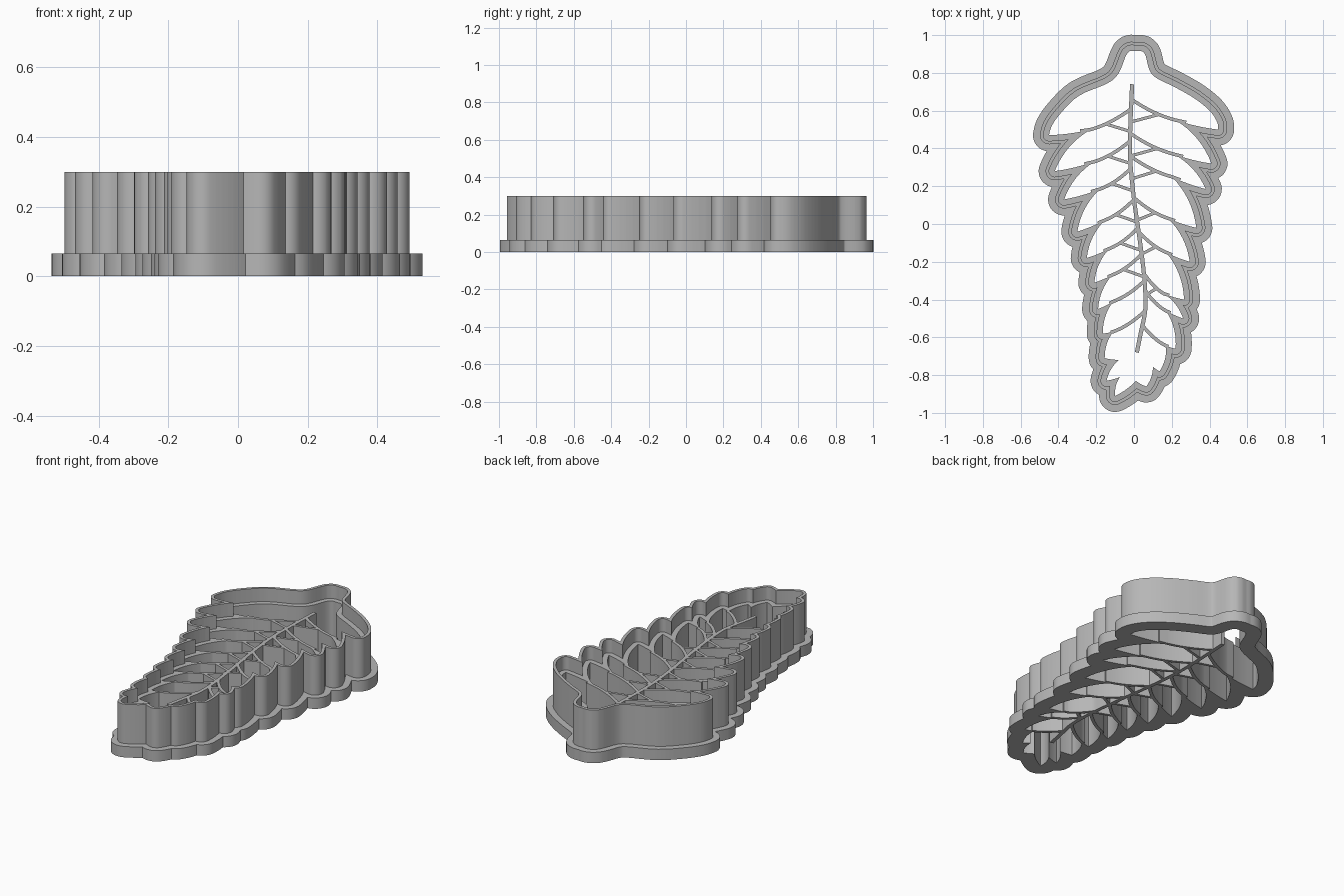
import bpy, bmesh, math
from mathutils import Vector as V
from mathutils.geometry import delaunay_2d_cdt, intersect_point_line

cube = bpy.data.objects.get("Cube")
if cube:
    bpy.data.objects.remove(cube)

# Offsets outward from the leaf opening, and heights of the three levels
RIM, BLADE_OUT, BLADE_IN = 0.085, 0.048, 0.030
FLANGE_H, RIB_H, BLADE_H = 0.065, 0.22, 0.30

# (lobe tip, notch beside it) down the left edge, then up the right edge
LEFT = [((-.45, .47), (-.23, .50)), ((-.42, .28), (-.21, .33)), ((-.37, .13), (-.18, .185)),
        ((-.30, -.04), (-.155, .02)), ((-.25, -.18), (-.13, -.13)), ((-.21, -.31), (-.115, -.27)),
        ((-.19, -.45), (-.11, -.41)), ((-.165, -.58), (-.11, -.57)), ((-.155, -.71), (-.08, -.72)),
        ((-.145, -.83), (-.075, -.81))]
TIP, TIP_NOTCH, TIP_RIGHT = (-.10, -.91), (.01, -.83), (.065, -.86)
RIGHT = [((.135, -.78), (.10, -.755)), ((.22, -.66), (.17, -.645)), ((.26, -.50), (.17, -.46)),
         ((.265, -.40), (.16, -.37)), ((.295, -.20), (.17, -.15)), ((.33, -.02), (.18, .03)),
         ((.38, .185), (.20, .25)), ((.41, .32), (.21, .37)), ((.445, .50), (.22, .55))]
CROWN = [(.445, .50), (.44, .54), (.40, .60), (.32, .665), (.215, .725), (.115, .775),
         (.08, .82), (.055, .905), (.01, .915), (-.035, .905), (-.08, .80), (-.14, .745),
         (-.29, .68), (-.385, .59), (-.435, .52), (-.45, .47)]
MIDRIB = [(-.01, .74), (-.02, .50), (-.02, .34), (0, .13), (.03, -.08), (.055, -.29),
          (.06, -.45), (.035, -.58), (.015, -.68)]


def bezier(a, c, b, n=8):
    return [a * (1 - t) ** 2 + c * 2 * t * (1 - t) + b * t * t for t in (i / n for i in range(n + 1))]


def bulge(a, b, k):
    """Arc from a to b that swells to the right of its direction."""
    a, b = V(a), V(b)
    d = b - a
    return bezier(a, (a + b) / 2 + V((d.y, -d.x)) * k, b)


def spline(points, n=4):
    """Catmull-Rom curve through the points."""
    p = [V(q) for q in points]
    p = [p[0]] + p + [p[-1]]
    out = []
    for a, b, c, d in zip(p, p[1:], p[2:], p[3:]):
        for t in (i / n for i in range(n)):
            out.append((b * 2 + (c - a) * t + (a * 2 - b * 5 + c * 4 - d) * t * t
                        + (b * 3 - a - c * 3 + d) * t ** 3) / 2)
    return out + [p[-1]]


def clean(loop):
    return [p for i, p in enumerate(loop) if (p - loop[i - 1]).length > 1e-4]


def right_normal(a, b):
    d = (b - a).normalized()
    return V((d.y, -d.x))


def offset(loop, dist):
    """Outward offset with round outer corners."""
    out = []
    for i, p in enumerate(loop):
        n0 = right_normal(loop[i - 1], p)
        n1 = right_normal(p, loop[(i + 1) % len(loop)])
        turn = math.atan2(n0.cross(n1), n0.dot(n1))
        steps = max(1, math.ceil(turn / 0.2))
        for s in range(steps + 1):
            ang = math.atan2(n0.y, n0.x) + turn * s / steps
            out.append(p + V((math.cos(ang), math.sin(ang))) * dist)
    return clean(out)


def strip(path, half):
    """Closed band around an open path."""
    sides = []
    for i, p in enumerate(path):
        n = right_normal(path[max(i - 1, 0)], path[min(i + 1, len(path) - 1)]) * half
        sides.append((p + n, p - n))
    return [s[0] for s in sides] + [s[1] for s in reversed(sides)]


def inside(p, loop):
    hit = False
    for i, b in enumerate(loop):
        a = loop[i - 1]
        if (a.y > p.y) != (b.y > p.y) and p.x < a.x + (b.x - a.x) * (p.y - a.y) / (b.y - a.y):
            hit = not hit
    return hit


def distance(p, loop):
    best = 9.0
    for i, b in enumerate(loop):
        a = loop[i - 1]
        d = b - a
        t = min(1, max(0, (p - a).dot(d) / d.length_squared))
        best = min(best, (a + d * t - p).length)
    return best


def midrib_at(y):
    for (x0, y0), (x1, y1) in zip(MIDRIB, MIDRIB[1:]):
        if y0 >= y >= y1:
            return V((x0 + (x1 - x0) * (y0 - y) / (y0 - y1), y))
    return V(MIDRIB[-1])


# Leaf opening
leaf = []
tips = [t for t, n in LEFT] + [TIP]
for (tip, notch), nxt in zip(LEFT, tips[1:]):
    leaf += bulge(tip, notch, .05) + bulge(notch, nxt, .17)
leaf += bulge(TIP, TIP_NOTCH, .1) + bulge(TIP_NOTCH, TIP_RIGHT, .1)
below = TIP_RIGHT
for tip, notch in RIGHT:
    leaf += bulge(below, notch, .17) + bulge(notch, tip, .05)
    below = tip
leaf = clean(leaf + spline(CROWN))

# Midrib and side veins
veins = [strip(spline(MIDRIB), .011)]
for tip, notch in LEFT[:8] + RIGHT[1:]:
    t, n = V(tip), V(notch)
    m = midrib_at(n.y + .11)
    start = n.lerp(t, .25)
    path = [start] + bezier(n, n.lerp(m, .5) + V((0, -.025)), m)
    veins.append(strip(path, .009))
    if n.y > -.4:
        veins.append(strip([path[4], midrib_at(n.y - .01)], .008))

# Planar subdivision by every contour
loops = [leaf] + [offset(leaf, d) for d in (BLADE_IN, BLADE_OUT, RIM)] + veins
pts, edges = [], []
for loop in loops:
    k, n = len(pts), len(loop)
    pts += loop
    edges += [(k + i, k + (i + 1) % n) for i in range(n)]
flat, _, tris, *_ = delaunay_2d_cdt(pts, edges, [], 0, 1e-5)


def level(c):
    """Part and height at a plan position."""
    if inside(c, leaf):
        return ("ribs", RIB_H) if any(inside(c, v) for v in veins) else (None, 0)
    d = distance(c, leaf)
    if d < BLADE_IN:
        return "ribs", RIB_H
    if d < BLADE_OUT:
        return "blade", BLADE_H
    return ("flange", FLANGE_H) if d < RIM else (None, 0)


cells, owner = [], {}
for f in tris:
    a, b, c = (flat[i] for i in f)
    f = list(f) if (b - a).cross(c - a) > 0 else list(reversed(f))
    part, h = level((a + b + c) / 3)
    cells.append((f, part, h))
    for i in range(3):
        owner[f[i - 1], f[i]] = h

grey = bpy.data.materials.new("mid grey plastic")
grey.use_nodes = True
colour = (0.47, 0.47, 0.47, 1)
grey.diffuse_color = colour
grey.node_tree.nodes["Principled BSDF"].inputs["Base Color"].default_value = colour

# Raise each part to its height, with walls wherever the neighbour is lower
for part, name in (("flange", "base_flange"), ("blade", "cutting_blade"), ("ribs", "vein_ribs")):
    bm = bmesh.new()
    cache = {}

    def vert(i, z):
        if (i, z) not in cache:
            cache[i, z] = bm.verts.new((flat[i].x, flat[i].y, z))
        return cache[i, z]

    for f, kind, h in cells:
        if kind != part:
            continue
        bm.faces.new([vert(i, h) for i in f])
        bm.faces.new([vert(i, 0) for i in reversed(f)])
        for a, b in zip(f, f[1:] + f[:1]):
            low = owner.get((b, a), 0)
            if low < h:
                bm.faces.new([vert(a, low), vert(b, low), vert(b, h), vert(a, h)])
    mesh = bpy.data.meshes.new(name)
    bm.to_mesh(mesh)
    bm.free()
    mesh.materials.append(grey)
    obj = bpy.data.objects.new(name, mesh)
    bpy.context.collection.objects.link(obj)
    bpy.ops.object.select_all(action='DESELECT')
    obj.select_set(True)
    bpy.context.view_layer.objects.active = obj
    bpy.ops.object.shade_smooth_by_angle(angle=math.radians(30))
